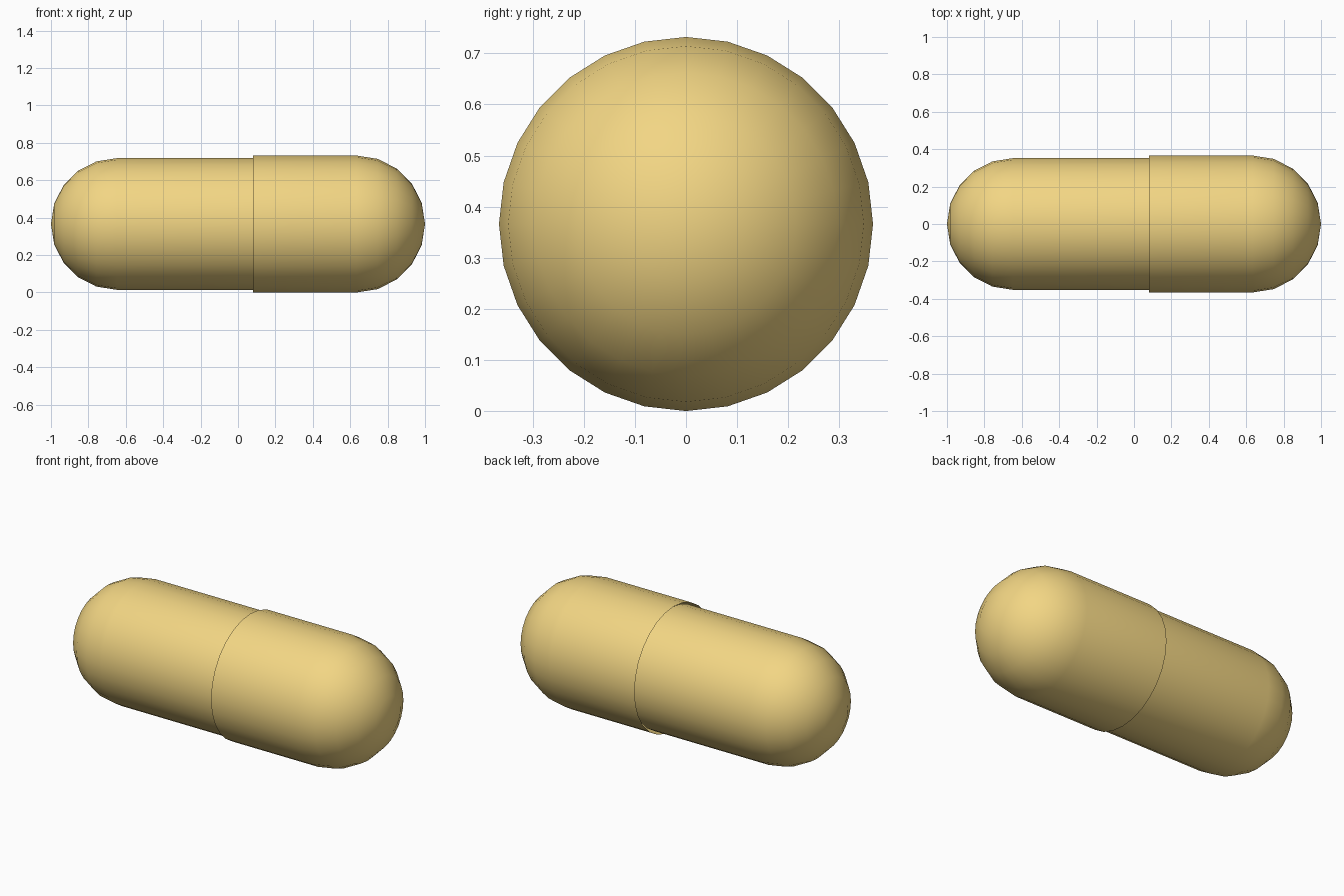
import bpy, bmesh
from math import sin, cos, pi

if "Cube" in bpy.data.objects:
    bpy.data.objects.remove(bpy.data.objects["Cube"])

SIDES, RINGS = 28, 5
CENTRE_Z = 0.366

shell_colour = bpy.data.materials.new("shell_yellow")
shell_colour.diffuse_color = (0.89, 0.67, 0.23, 1)
shell_colour.use_nodes = True
shell_colour.node_tree.nodes["Principled BSDF"].inputs["Base Color"].default_value = shell_colour.diffuse_color


def half_shell(name, radius, direction, rim_x):
    """Open tube with a domed end at x = direction."""
    bm = bmesh.new()
    dome_x = 1 - radius
    # profile from the open rim to the last ring before the pole
    profile = [(rim_x, radius)]
    for i in range(RINGS):
        a = i * pi / 2 / RINGS
        profile.append((direction * (dome_x + radius * sin(a)), radius * cos(a)))
    rings = [[bm.verts.new((x, r * sin(2 * pi * k / SIDES), CENTRE_Z + r * cos(2 * pi * k / SIDES)))
              for k in range(SIDES)] for x, r in profile]
    pole = bm.verts.new((direction, 0, CENTRE_Z))
    for k in range(SIDES):
        n = (k + 1) % SIDES
        for a, b in zip(rings, rings[1:]):
            bm.faces.new((a[k], a[n], b[n], b[k]))
        bm.faces.new((rings[-1][k], rings[-1][n], pole))
    # outward normals: the first face lies at the top of the tube
    bm.normal_update()
    bm.faces.ensure_lookup_table()
    if bm.faces[0].normal.z < 0:
        bmesh.ops.reverse_faces(bm, faces=bm.faces[:])
    for f in bm.faces:
        f.smooth = True
    mesh = bpy.data.meshes.new(name)
    bm.to_mesh(mesh)
    bm.free()
    mesh.materials.append(shell_colour)
    obj = bpy.data.objects.new(name, mesh)
    bpy.context.collection.objects.link(obj)
    return obj


# narrower body slides just inside the wider cap
half_shell("capsule_body", 0.352, -1, 0.10)
half_shell("capsule_cap", 0.366, 1, 0.08)
